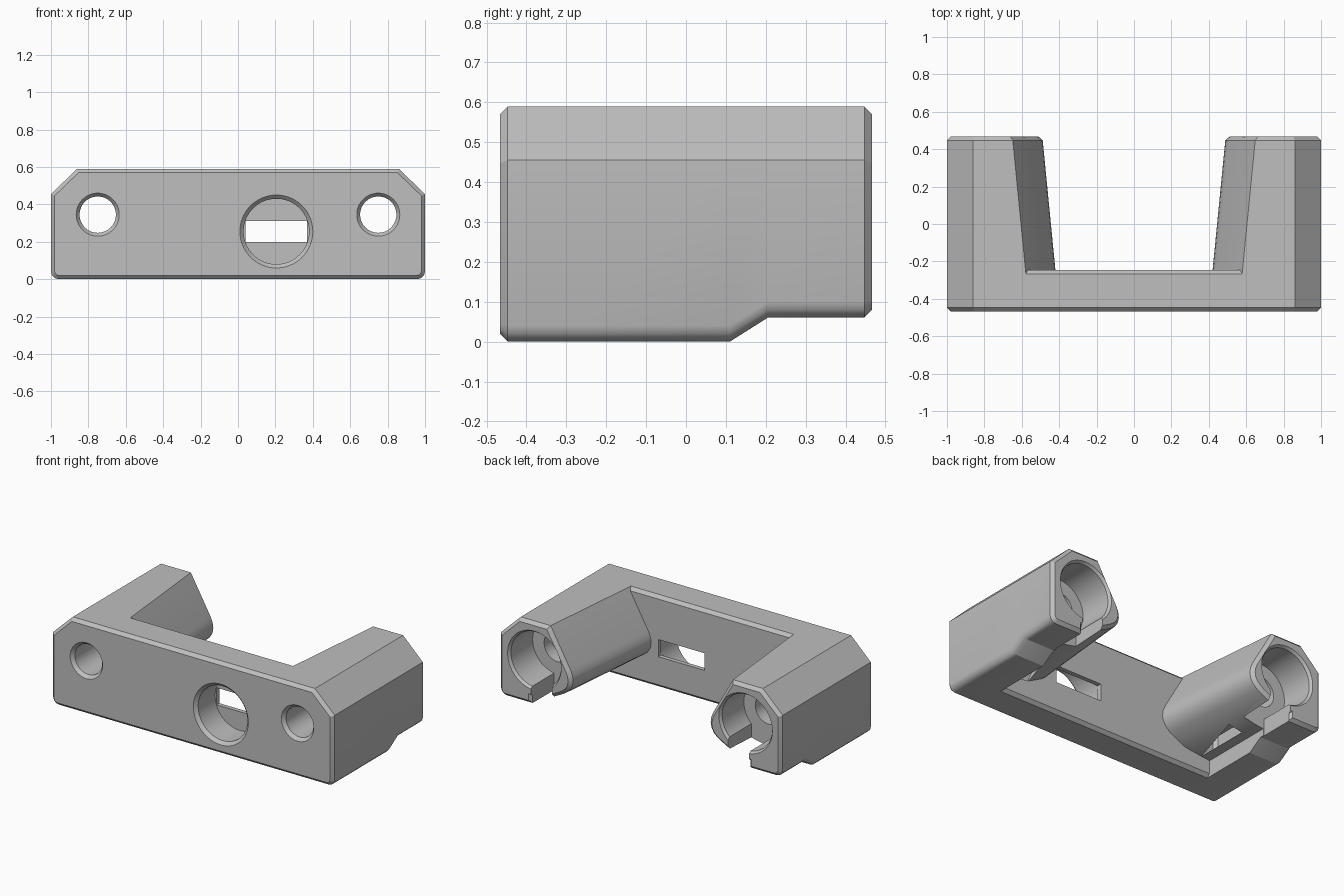
import bpy, bmesh, math
from mathutils import Vector

cube = bpy.data.objects.get("Cube")
if cube:
    bpy.data.objects.remove(cube, do_unlink=True)

grey = bpy.data.materials.new("plain_grey")
grey.use_nodes = True
COLOUR = (0.52, 0.52, 0.52, 1)
grey.diffuse_color = COLOUR
grey.node_tree.nodes["Principled BSDF"].inputs["Base Color"].default_value = COLOUR


def inset(pts, d):
    """Shrink a counter-clockwise outline by d with mitred corners."""
    out = []
    for i, p in enumerate(pts):
        p = Vector(p)
        a = (p - Vector(pts[i - 1])).normalized()
        b = (Vector(pts[(i + 1) % len(pts)]) - p).normalized()
        na, nb = Vector((-a.y, a.x)), Vector((-b.y, b.x))
        out.append(tuple(p + (na + nb) * d / (1 + na.dot(nb))))
    return out


def loft(name, sections, side=1):
    """Skin (y, xz outline) sections into a closed solid."""
    bm = bmesh.new()
    rings = [[bm.verts.new((side * x, y, z)) for x, z in pts] for y, pts in sections]
    for r, q in zip(rings, rings[1:]):
        for i in range(len(r)):
            bm.faces.new((r[i - 1], r[i], q[i], q[i - 1]))
    bm.faces.new(rings[0])
    bm.faces.new(rings[-1])
    bmesh.ops.recalc_face_normals(bm, faces=bm.faces)
    mesh = bpy.data.meshes.new(name)
    bm.to_mesh(mesh)
    bm.free()
    mesh.materials.append(grey)
    ob = bpy.data.objects.new(name, mesh)
    bpy.context.collection.objects.link(ob)
    return ob


def circle(cx, cz, r, n=64):
    return [(cx + r * math.cos(math.tau * i / n), cz + r * math.sin(math.tau * i / n))
            for i in range(n)]


def rect(x0, x1, z0, z1):
    return [(x0, z0), (x1, z0), (x1, z1), (x0, z1)]


def combine(target, tool, operation):
    mod = target.modifiers.new("combine", "BOOLEAN")
    mod.operation, mod.object, mod.solver = operation, tool, "EXACT"
    bpy.context.view_layer.objects.active = target
    bpy.ops.object.modifier_apply(modifier=mod.name)
    bpy.data.objects.remove(tool, do_unlink=True)


FRONT, BACK, WALL, EDGE = -0.467, 0.467, -0.247, 0.02

# Outer corner shared by wall and arms: rounded below, chamfered above
outer = [(0.96, 0), (0.98, 0.006), (0.994, 0.02), (1, 0.04), (1, 0.455), (0.86, 0.59)]

# Front wall with chamfered rims
wall = outer + [(-x, z) for x, z in reversed(outer)]
body = loft("bracket_body", [(FRONT, inset(wall, EDGE)), (FRONT + EDGE, wall),
                             (WALL - EDGE, wall), (WALL, inset(wall, EDGE))])

# Arm outline: sloped inner side with a rounded nose and a lower outer block
nose = [(0.65, 0.59), (0.51, 0.345), (0.495, 0.31), (0.49, 0.275), (0.497, 0.24),
        (0.515, 0.21), (0.545, 0.185), (0.59, 0.16), (0.65, 0.13), (0.71, 0.112), (0.77, 0.105)]


def arm_outline(y):
    lift = 0.06 * min(max((y - 0.11) / 0.095, 0), 1)
    shift = 0.098 * (BACK - y)
    low = [(0.77, 0)] + outer
    pts = [(x, z + lift if z < 0.1 else z) for x, z in low]
    return pts + [(x - shift if x < 0.7 else x, z) for x, z in nose]


arm = [(y, arm_outline(y)) for y in (-0.4, 0.11, 0.205, BACK - EDGE)]
arm.append((BACK, inset(arm_outline(BACK), EDGE)))
for side in (1, -1):
    combine(body, loft("arm", arm, side), "UNION")

# Stepped screw holes and the side openings of their rear sockets
steps = [(-0.5, 0.115), (FRONT, 0.115), (-0.445, 0.097), (0.23, 0.097),
         (0.23, 0.178), (0.45, 0.178), (0.47, 0.192), (0.5, 0.192)]
for side in (1, -1):
    hole = loft("screw_hole", [(y, circle(0.75, 0.345, r)) for y, r in steps], side)
    combine(body, hole, "DIFFERENCE")
    opening = rect(0.625, 0.775, -0.1, 0.3)
    combine(body, loft("socket_opening", [(0.23, opening), (0.6, opening)], side), "DIFFERENCE")

# Large round recess with a slot through its floor
recess = [(-0.5, 0.195), (FRONT, 0.195), (-0.447, 0.175), (-0.275, 0.175)]
combine(body, loft("recess", [(y, circle(0.205, 0.255, r)) for y, r in recess]), "DIFFERENCE")
slot = rect(0.04, 0.37, 0.2, 0.31)
combine(body, loft("slot", [(-0.3, slot), (-0.2, slot)]), "DIFFERENCE")

# Smooth curves, sharp edges
bpy.ops.object.select_all(action="DESELECT")
body.select_set(True)
bpy.context.view_layer.objects.active = body
bpy.ops.object.shade_smooth_by_angle(angle=math.radians(30))
